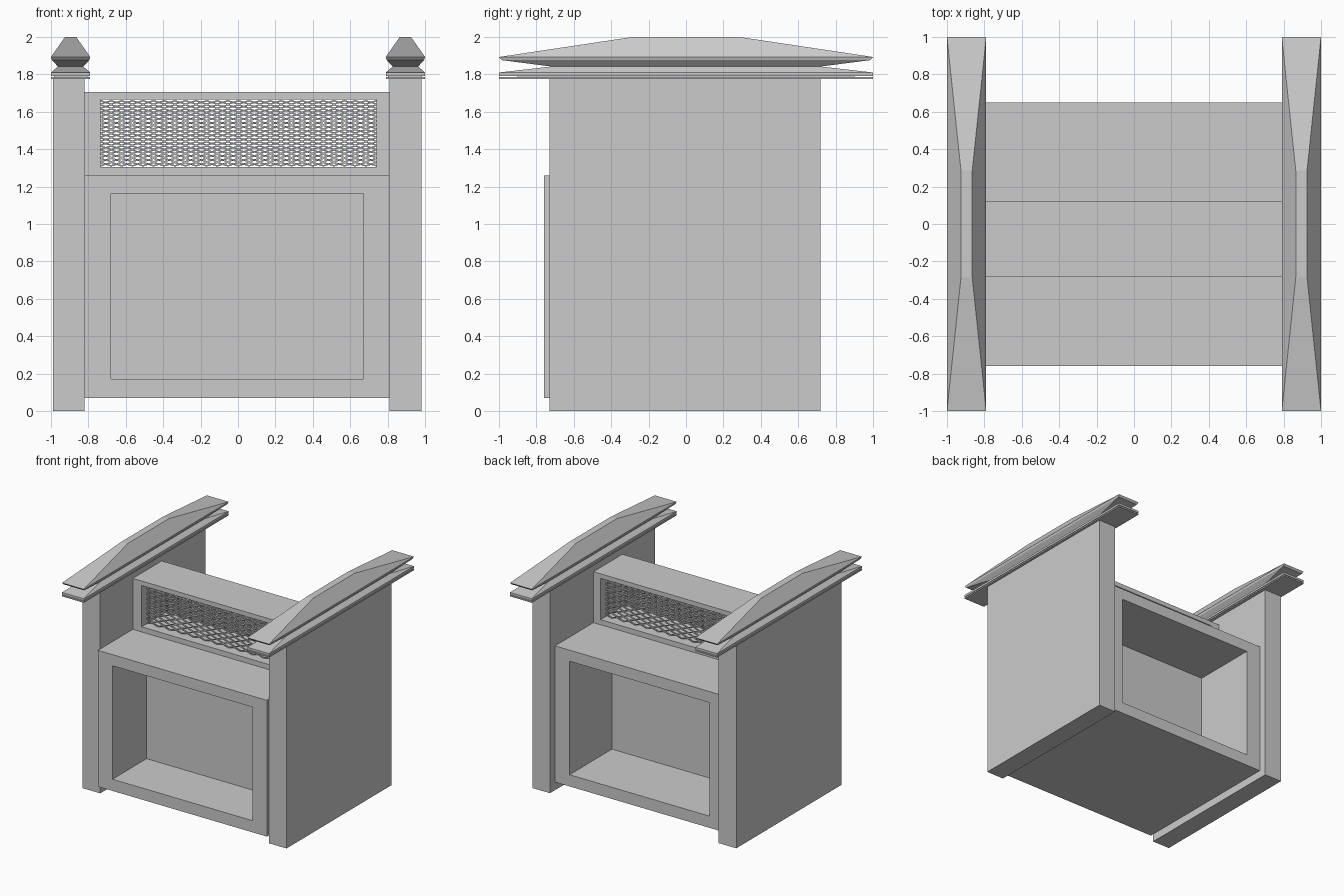
import bpy, bmesh
from mathutils import Vector

if "Cube" in bpy.data.objects:
    bpy.data.objects.remove(bpy.data.objects["Cube"])


def finish(name, bm):
    bmesh.ops.recalc_face_normals(bm, faces=bm.faces)
    me = bpy.data.meshes.new(name)
    bm.to_mesh(me)
    bm.free()
    ob = bpy.data.objects.new(name, me)
    bpy.context.collection.objects.link(ob)
    return ob


def loft(bm, rings):
    """Stack of rectangles (cx, half_x, y0, y1, z), capped at both ends."""
    prev = None
    for i, (cx, hx, y0, y1, z) in enumerate(rings):
        r = [bm.verts.new(p) for p in ((cx - hx, y0, z), (cx + hx, y0, z),
                                       (cx + hx, y1, z), (cx - hx, y1, z))]
        if prev is None:
            bm.faces.new(r[::-1])
        else:
            for k in range(4):
                bm.faces.new((prev[k], prev[(k + 1) % 4], r[(k + 1) % 4], r[k]))
        prev = r
    bm.faces.new(prev)


def box_bm(x0, x1, y0, y1, z0, z1):
    bm = bmesh.new()
    cx, hx = (x0 + x1) / 2, (x1 - x0) / 2
    loft(bm, [(cx, hx, y0, y1, z0), (cx, hx, y0, y1, z1)])
    return bm


def box(name, *b):
    return finish(name, box_bm(*b))


# Side walls
box("left_side_wall", -0.99, -0.82, -0.73, 0.72, 0, 1.78)
box("right_side_wall", 0.81, 0.98, -0.73, 0.72, 0, 1.78)

# Moulded caps along the tops of the walls: half width, half length, height
profile = [(.105, 1, 1.775), (.105, 1, 1.786), (.09, .9, 1.786), (.09, .9, 1.791),
           (.105, 1, 1.791), (.105, 1, 1.81), (.068, .72, 1.842),
           (.1, .985, 1.876), (.105, 1, 1.893), (.03, .285, 2.0)]
for side, cx in (("left", -0.895), ("right", 0.895)):
    bm = bmesh.new()
    loft(bm, [(cx, hx, -hy, hy, z) for hx, hy, z in profile])
    finish(side + "_cap", bm)

# Cabinet body with a recess in the front and the back
bm = box_bm(-0.82, 0.81, -0.76, 0.65, 0.07, 1.26)
bm.normal_update()
centre = Vector((-0.005, 0, 0.665))
for sign, depth in ((-1, 0.47), (1, 0.585)):
    face = next(f for f in bm.faces if f.normal.y * sign > 0.9)
    bmesh.ops.inset_individual(bm, faces=[face], thickness=0.05)
    for v in face.verts:
        v.co.x = 0.67 if v.co.x > centre.x else -0.68
        v.co.z = 1.163 if v.co.z > centre.z else 0.172
    new = bmesh.ops.extrude_discrete_faces(bm, faces=[face])["faces"][0]
    bmesh.ops.translate(bm, verts=new.verts[:], vec=(0, -sign * depth, 0))
finish("cabinet_body", bm)

# Frame around the mesh screens
Y0, Y1 = -0.28, 0.12
box("screen_bottom_rail", -0.82, 0.81, Y0, Y1, 1.26, 1.305)
box("screen_top_rail", -0.82, 0.81, Y0, Y1, 1.665, 1.705)
box("screen_left_post", -0.82, -0.735, Y0, Y1, 1.305, 1.665)
box("screen_right_post", 0.74, 0.81, Y0, Y1, 1.305, 1.665)


# Expanded-metal screens: zigzag strips meeting at their peaks
def screen(name, y, flip, cols=26, rows=16, strip=0.008, thick=0.012):
    bm = bmesh.new()
    x0, x1, z0, z1 = -0.735, 0.74, 1.309, 1.661
    dx, dz = (x1 - x0) / cols, (z1 - z0) / rows
    for r in range(rows):
        prev = None
        for c in range(cols + 1):
            up = 1 if (c + r + flip) % 2 else -1
            z = z0 + (r + 0.5) * dz + up * (dz / 2 - strip / 4)
            x = x0 + c * dx
            cur = [bm.verts.new((x, y + a * thick / 2, z + b * strip / 2))
                   for a, b in ((-1, -1), (1, -1), (1, 1), (-1, 1))]
            if prev:
                for k in range(4):
                    bm.faces.new((prev[k], prev[(k + 1) % 4], cur[(k + 1) % 4], cur[k]))
            else:
                bm.faces.new(cur)
            prev = cur
        bm.faces.new(prev)
    finish(name, bm)


screen("front_screen", -0.21, 0)
screen("back_screen", 0.05, 1)
